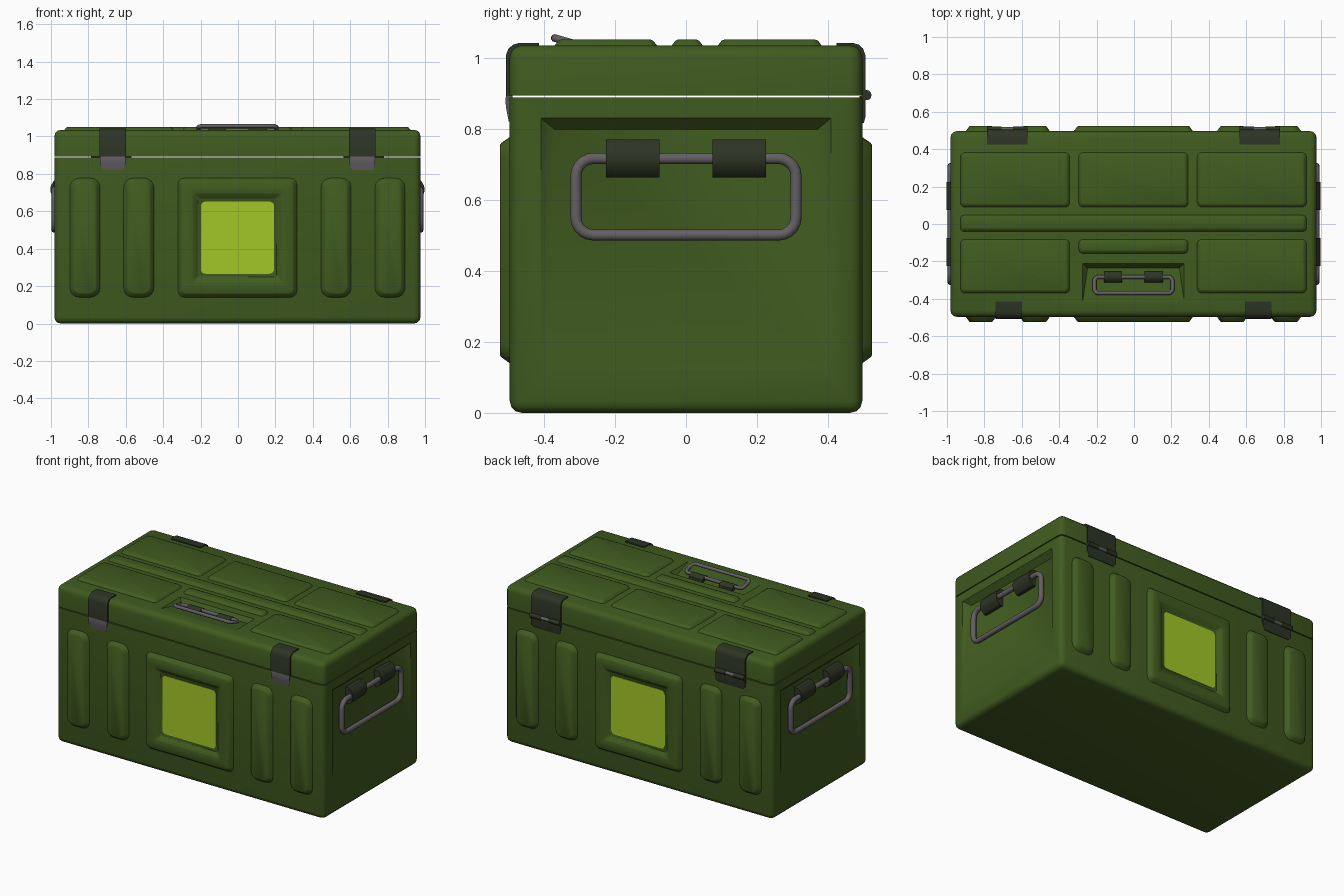
import bpy, bmesh
from math import cos, sin, pi, radians
from mathutils import Matrix, Vector

if "Cube" in bpy.data.objects:
    bpy.data.objects.remove(bpy.data.objects["Cube"])


def material(name, rgb):
    m = bpy.data.materials.new(name)
    m.diffuse_color = (*rgb, 1)
    m.use_nodes = True
    m.node_tree.nodes["Principled BSDF"].inputs["Base Color"].default_value = m.diffuse_color
    return m


GREEN = material("green_paint", (0.052, 0.105, 0.014))
DARK = material("dark_metal", (0.026, 0.034, 0.018))
STEEL = material("steel", (0.125, 0.115, 0.125))
LIME = material("lime_label", (0.36, 0.57, 0.02))
CX = -0.003


def frame(u, n, origin=(0, 0, 0)):
    # local axes: u across, v up the face, n outward
    u, n = Vector(u), Vector(n)
    m = Matrix((u, n.cross(u), n)).transposed().to_4x4()
    return Matrix.Translation(Vector(origin) + Vector((CX, 0, 0))) @ m


FRONT = frame((1, 0, 0), (0, -1, 0))
BACK = frame((-1, 0, 0), (0, 1, 0))
TOP = frame((1, 0, 0), (0, 0, 1))


def smooth(ob, angle=32):
    bpy.ops.object.select_all(action='DESELECT')
    ob.select_set(True)
    bpy.context.view_layer.objects.active = ob
    bpy.ops.object.shade_smooth_by_angle(angle=radians(angle))


def finish(name, bm, mat, M=Matrix()):
    bmesh.ops.transform(bm, matrix=M, verts=bm.verts)
    bmesh.ops.recalc_face_normals(bm, faces=bm.faces)
    me = bpy.data.meshes.new(name)
    bm.to_mesh(me)
    bm.free()
    ob = bpy.data.objects.new(name, me)
    bpy.context.collection.objects.link(ob)
    if mat:
        me.materials.append(mat)
    smooth(ob)
    return ob


def rrect(w, h, r, n=4):
    pts = []
    for k, (sx, sy) in enumerate(((1, 1), (-1, 1), (-1, -1), (1, -1))):
        for i in range(n + 1):
            a = pi / 2 * (k + i / n)
            pts.append((sx * (w / 2 - r) + r * cos(a), sy * (h / 2 - r) + r * sin(a)))
    return pts


def panel(name, M, u0, u1, v0, v1, base, r, levels, mat=GREEN):
    # stacked rounded outlines: (inset, height)
    bm = bmesh.new()
    cu, cv, loops = (u0 + u1) / 2, (v0 + v1) / 2, []
    for ins, h in levels:
        pts = rrect(u1 - u0 - 2 * ins, v1 - v0 - 2 * ins, max(r - ins * 0.6, 0.012))
        loops.append([bm.verts.new((cu + x, cv + y, base + h)) for x, y in pts])
    for a, b in zip(loops, loops[1:]):
        for i in range(len(a)):
            j = (i + 1) % len(a)
            bm.faces.new((a[i], a[j], b[j], b[i]))
    bm.faces.new(loops[0])
    bm.faces.new(loops[-1])
    return finish(name, bm, mat, M)


def prism(name, M, profile, u0, u1, mat=DARK, taper=0.0):
    # (v, n) profile extruded along u; the lowest end may be narrowed
    bm = bmesh.new()
    low = min(p[0] for p in profile)
    ends = []
    for u, s in ((u0, 1), (u1, -1)):
        ends.append([bm.verts.new((u + (s * taper if v == low else 0), v, n)) for v, n in profile])
    a, b = ends
    for i in range(len(a)):
        j = (i + 1) % len(a)
        bm.faces.new((a[i], a[j], b[j], b[i]))
    bm.faces.new(a)
    bm.faces.new(b)
    return finish(name, bm, mat, M)


def shell(name, z0, z1, flat):
    # box rounded everywhere except around the lid seam
    bm = bmesh.new()
    bmesh.ops.create_cube(bm, size=1, matrix=Matrix.Translation((CX, 0, (z0 + z1) / 2))
                          @ Matrix.Diagonal((1.957, 0.993, z1 - z0, 1)))
    es = [e for e in bm.edges if not all(abs(v.co.z - flat) < 1e-4 for v in e.verts)]
    bmesh.ops.bevel(bm, geom=es, offset=0.034, segments=3, profile=0.5, affect='EDGES')
    return finish(name, bm, GREEN)


def recess(target, M, hw, v0, v1, depth, t):
    # wedge pocket, deepest at its upper end and fading out below
    bm = bmesh.new()
    for s in (-1, 1):
        for p in ((hw + 0.01, v1 + 0.01, 0.01), (hw + 0.01, v0 - 0.05, 0.01),
                  (hw - t, v1 - t * 0.8, -depth), (hw - t * 0.5, v0, 0.001)):
            bm.verts.new((s * p[0], p[1], p[2]))
    bmesh.ops.convex_hull(bm, input=bm.verts)
    cutter = finish("recess_cutter", bm, GREEN, M)
    cutter.hide_render = True
    mod = target.modifiers.new("recess", 'BOOLEAN')
    mod.operation, mod.object, mod.solver = 'DIFFERENCE', cutter, 'EXACT'
    bpy.context.view_layer.objects.active = target
    bpy.ops.object.modifier_apply(modifier=mod.name)
    bpy.data.objects.remove(cutter)
    smooth(target)


def carry_handle(name, M, hw, drop, r, corner, b0, b1, k, tilt=0.0):
    # wire loop hung from two clips
    cu = bpy.data.curves.new(name, 'CURVE')
    cu.dimensions = '3D'
    cu.bevel_depth, cu.bevel_resolution = r, 3
    pts = rrect(2 * hw, drop, corner, 5)
    sp = cu.splines.new('POLY')
    sp.points.add(len(pts) - 1)
    R = M @ Matrix.Rotation(-tilt, 4, 'X')
    for p, (x, y) in zip(sp.points, pts):
        p.co = (*(R @ Vector((x, y - drop / 2, 0))), 1)
    sp.use_cyclic_u = True
    cu.materials.append(STEEL)
    ob = bpy.data.objects.new(name, cu)
    bpy.context.collection.objects.link(ob)
    bpy.ops.object.select_all(action='DESELECT')
    ob.select_set(True)
    bpy.context.view_layer.objects.active = ob
    bpy.ops.object.convert(target='MESH')
    smooth(bpy.context.view_layer.objects.active, 50)
    clip = [(0.053, -0.04), (0.053, -0.008), (0.045, 0.004), (0.022, 0.018), (0.010, 0.0215),
            (-0.012, 0.0215), (-0.027, 0.015), (-0.048, -0.002), (-0.054, -0.01), (-0.054, -0.03)]
    for s in (-1, 1):
        prism(name + "_clip", M, [(v * k, n * k) for v, n in clip], *sorted((s * b0, s * b1)))


# body and lid
body = shell("body", 0.0, 0.888, 0.888)
lid = shell("lid", 0.894, 1.035, 0.894)

# end recesses and carry handles
for side, s in (("right", 1), ("left", -1)):
    u, n = (0, s, 0), (s, 0, 0)
    recess(body, frame(u, n, (s * 0.9785, 0, 0)), 0.41, 0.1, 0.83, 0.035, 0.04)
    carry_handle(side + "_handle", frame(u, n, (s * 0.9785, 0, 0.717)),
                 0.31, 0.216, 0.0165, 0.05, 0.075, 0.225, 1.0)

# lid recess and handle
recess(lid, frame((1, 0, 0), (0, 0, 1), (0, 0, 1.035)), 0.27, -0.42, -0.215, 0.03, 0.025)
carry_handle("lid_handle", frame((1, 0, 0), (0, 0, 1), (0, -0.283, 1.031)),
             0.209, 0.09, 0.011, 0.024, 0.06, 0.157, 0.55, radians(16))

# raised wall panels, label frames, labels
RIB = [(0, -0.01), (0, 0), (0.017, 0.024), (0.024, 0.028)]
WELL = RIB + [(0.078, 0.028), (0.085, 0.025), (0.108, 0.006)]
for side, M in (("front", FRONT), ("back", BACK)):
    for a, b in ((0.447, 0.608), (0.735, 0.896)):
        for s in (-1, 1):
            panel(side + "_rib", M, *sorted((s * a, s * b)), 0.14, 0.777, 0.4965, 0.05, RIB)
    panel(side + "_label_frame", M, -0.318, 0.318, 0.14, 0.777, 0.4965, 0.035, WELL)
    panel(side + "_label", M, -0.196, 0.196, 0.266, 0.652, 0.4965, 0.025,
          [(0, 0.002), (0, 0.009)], LIME)

# raised lid panels
LOW = [(0, -0.01), (0, 0), (0.010, 0.013), (0.018, 0.0165)]
for a, b in ((-0.925, -0.341), (-0.293, 0.293), (0.341, 0.925)):
    panel("lid_back_panel", TOP, a, b, 0.09, 0.382, 1.035, 0.025, LOW)
    panel("lid_front_panel", TOP, a, b, -0.37 if abs(a + b) > 0.1 else -0.158, -0.082,
          1.035, 0.025, LOW)
panel("lid_center_ridge", TOP, -0.925, 0.925, -0.04, 0.047, 1.035, 0.02, LOW)

# front latches
for c in (-0.667, 0.667):
    prism("latch_strap", FRONT, [(0.893, 0.507), (1.008, 0.507), (1.026, 0.5), (1.037, 0.487),
          (1.042, 0.47), (1.042, 0.414), (1.02, 0.414), (1.02, 0.47), (0.893, 0.488)],
          c - 0.07, c + 0.07)
    prism("latch_plate", FRONT, [(0.9, 0.506), (0.88, 0.509), (0.855, 0.506), (0.82, 0.499),
          (0.82, 0.488), (0.9, 0.488)], c - 0.068, c + 0.068, STEEL, 0.014)

# back hinges
ring = lambda r: [(0.895 + r * cos(i * pi / 6), 0.508 + r * sin(i * pi / 6)) for i in range(12)]
for c in (-0.675, 0.675):
    a, b = c - 0.108, c + 0.108
    prism("hinge_strap", BACK, [(0.9, 0.505), (1.008, 0.505), (1.026, 0.499), (1.037, 0.487),
          (1.042, 0.47), (1.042, 0.424), (1.02, 0.424), (1.02, 0.47), (0.9, 0.488)], a, b)
    prism("hinge_leaf", BACK, [(0.892, 0.505), (0.832, 0.505), (0.816, 0.501), (0.816, 0.488),
          (0.892, 0.488)], a, b, DARK, 0.015)
    prism("hinge_knuckle", BACK, ring(0.0145), a, c - 0.03)
    prism("hinge_knuckle", BACK, ring(0.0145), c + 0.03, b)
    prism("hinge_pin", BACK, ring(0.011), c - 0.03, c + 0.03, STEEL)
